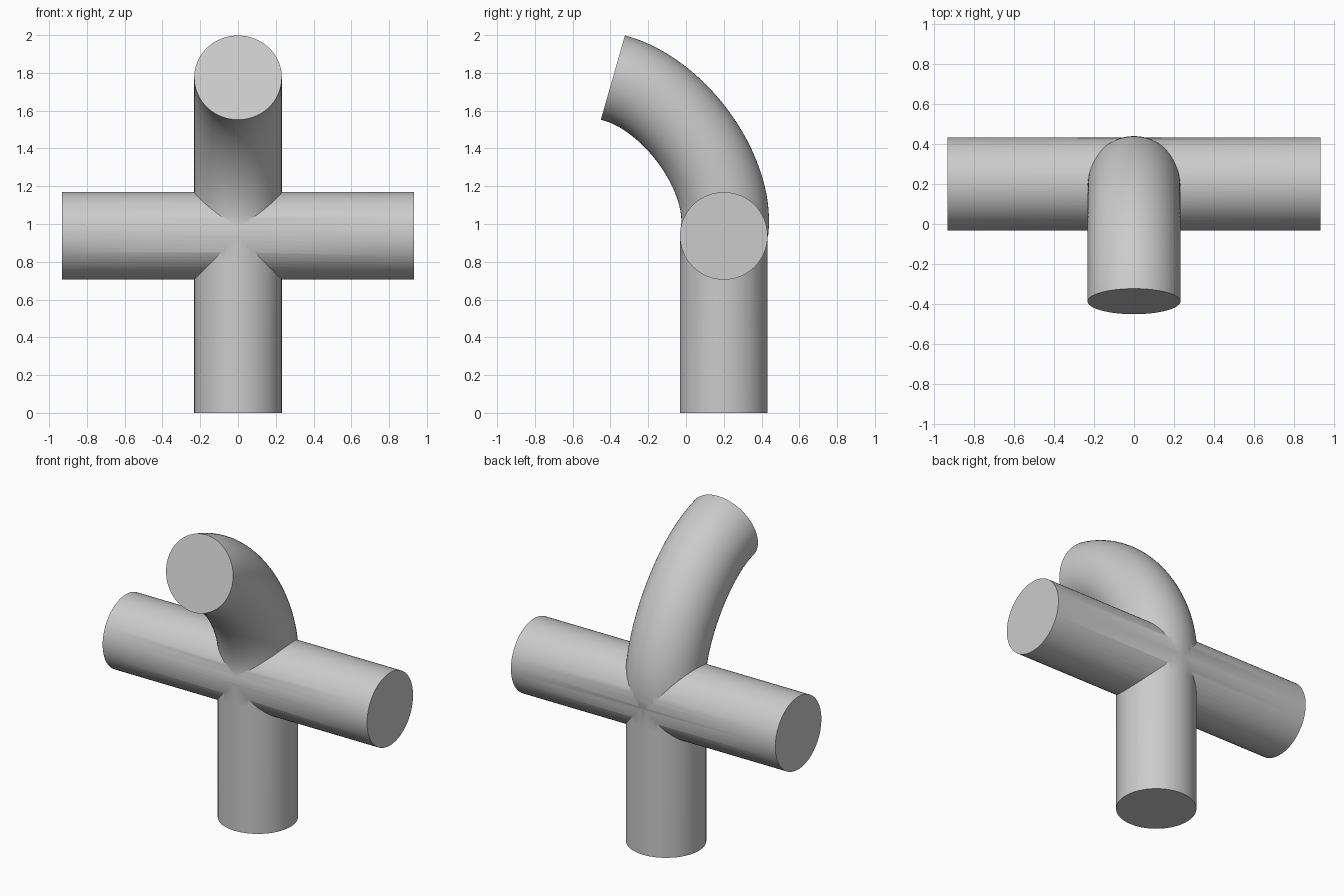
import bpy, bmesh, math
from mathutils import Vector

if "Cube" in bpy.data.objects:
    bpy.data.objects.remove(bpy.data.objects["Cube"])

RADIUS, SIDES = 0.232, 64
grey = bpy.data.materials.new("light grey")
grey.diffuse_color = (0.6, 0.6, 0.6, 1)
grey.use_nodes = True
grey.node_tree.nodes["Principled BSDF"].inputs["Base Color"].default_value = grey.diffuse_color


def tube(name, path, side):
    """Capped round tube along a planar path; side is the normal of that plane."""
    bm = bmesh.new()
    rings = []
    for i, p in enumerate(path):
        tangent = (path[min(i + 1, len(path) - 1)] - path[max(i - 1, 0)]).normalized()
        up = tangent.cross(side)
        angles = [2 * math.pi * k / SIDES for k in range(SIDES)]
        rings.append([bm.verts.new(p + RADIUS * (math.cos(a) * side + math.sin(a) * up))
                      for a in angles])
    for a, b in zip(rings, rings[1:]):
        for k in range(SIDES):
            n = (k + 1) % SIDES
            bm.faces.new((a[k], a[n], b[n], b[k]))
    bm.faces.new(rings[0])
    bm.faces.new(rings[-1])
    bmesh.ops.recalc_face_normals(bm, faces=bm.faces)
    mesh = bpy.data.meshes.new(name)
    bm.to_mesh(mesh)
    bm.free()
    obj = bpy.data.objects.new(name, mesh)
    bpy.context.collection.objects.link(obj)
    mesh.materials.append(grey)
    return obj


# Upright pipe, continuing into the forward bend
p0, p1, p2, p3 = (Vector((0, y, z)) for y, z in
                  ((0.2, 0.937), (0.26, 1.24), (-0.05, 1.69), (-0.387, 1.775)))
path = [Vector((0, 0.2, 0)), Vector((0, 0.2, 0.8))]
for i in range(33):
    t = i / 32
    s = 1 - t
    path.append(s**3 * p0 + 3 * s * s * t * p1 + 3 * s * t * t * p2 + t**3 * p3)
upright = tube("bent_upright_pipe", path, Vector((1, 0, 0)))

# Horizontal pipe crossing the upright
cross = tube("cross_pipe", [Vector((-0.932, 0.2, 0.937)), Vector((0.932, 0.2, 0.937))],
             Vector((0, 1, 0)))

# Merge both pipes into one fitting
union = upright.modifiers.new("union", 'BOOLEAN')
union.operation = 'UNION'
union.solver = 'EXACT'
union.object = cross
bpy.context.view_layer.objects.active = upright
upright.select_set(True)
bpy.ops.object.modifier_apply(modifier="union")
bpy.data.objects.remove(cross)
upright.name = "pipe_fitting"
bpy.ops.object.shade_smooth_by_angle(angle=math.radians(30))
